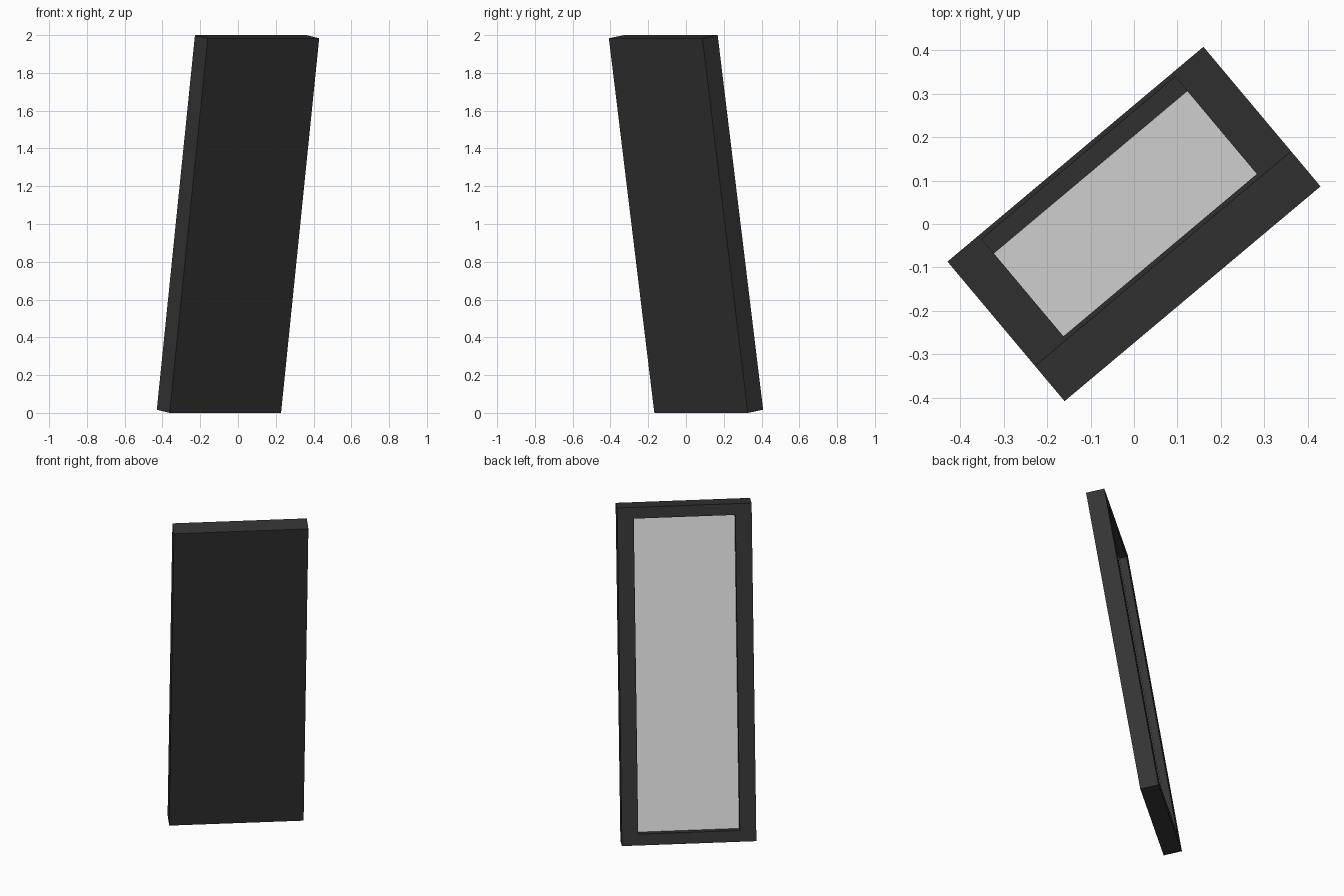
import bpy, bmesh, math
from mathutils import Matrix, Vector

if "Cube" in bpy.data.objects:
    bpy.data.objects.remove(bpy.data.objects["Cube"])

W, D, H = 0.77, 0.107, 2.008          # slab width, thickness, height
SIDE, END = 0.094, 0.067              # frame border widths
RECESS, GLASS = 0.052, 0.008          # rebate depth, mirror plate thickness

# Whole model leans back 9 degrees and is turned 40 degrees
POSE = (Matrix.Translation((0, 0, 1))
        @ Matrix.Rotation(math.radians(40), 4, 'Z')
        @ Matrix.Rotation(math.radians(9), 4, 'X'))


def material(name, rgb):
    m = bpy.data.materials.new(name)
    m.diffuse_color = (*rgb, 1)
    m.use_nodes = True
    m.node_tree.nodes["Principled BSDF"].inputs["Base Color"].default_value = m.diffuse_color
    return m


def box(bm, size, centre=(0, 0, 0)):
    bmesh.ops.create_cube(bm, size=1)
    bmesh.ops.scale(bm, vec=size, verts=bm.verts)
    bmesh.ops.translate(bm, vec=centre, verts=bm.verts)


def finish(bm, name, mat):
    bmesh.ops.recalc_face_normals(bm, faces=bm.faces)
    me = bpy.data.meshes.new(name)
    bm.to_mesh(me)
    bm.free()
    me.materials.append(mat)
    ob = bpy.data.objects.new(name, me)
    ob.matrix_world = POSE
    bpy.context.collection.objects.link(ob)


def extrude(bm, face):
    res = bmesh.ops.extrude_discrete_faces(bm, faces=[face])
    return res["faces"][0]


black = material("black frame", (0.034, 0.034, 0.034))
silver = material("mirror grey", (0.75, 0.75, 0.75))

# Frame: solid slab with a rebate sunk into its front face
bm = bmesh.new()
box(bm, (W, D, H))
front = max(bm.faces, key=lambda f: f.calc_center_median().y)
front = extrude(bm, front)
bmesh.ops.scale(bm, vec=(1 - 2 * SIDE / W, 1, 1 - 2 * END / H), verts=front.verts)
front = extrude(bm, front)
bmesh.ops.translate(bm, vec=Vector((0, -RECESS, 0)), verts=front.verts)
finish(bm, "mirror_frame", black)

# Mirror plate lying on the floor of the rebate
bm = bmesh.new()
box(bm, (W - 2 * SIDE, GLASS, H - 2 * END), (0, D / 2 - RECESS + GLASS / 2, 0))
finish(bm, "mirror_glass", silver)
